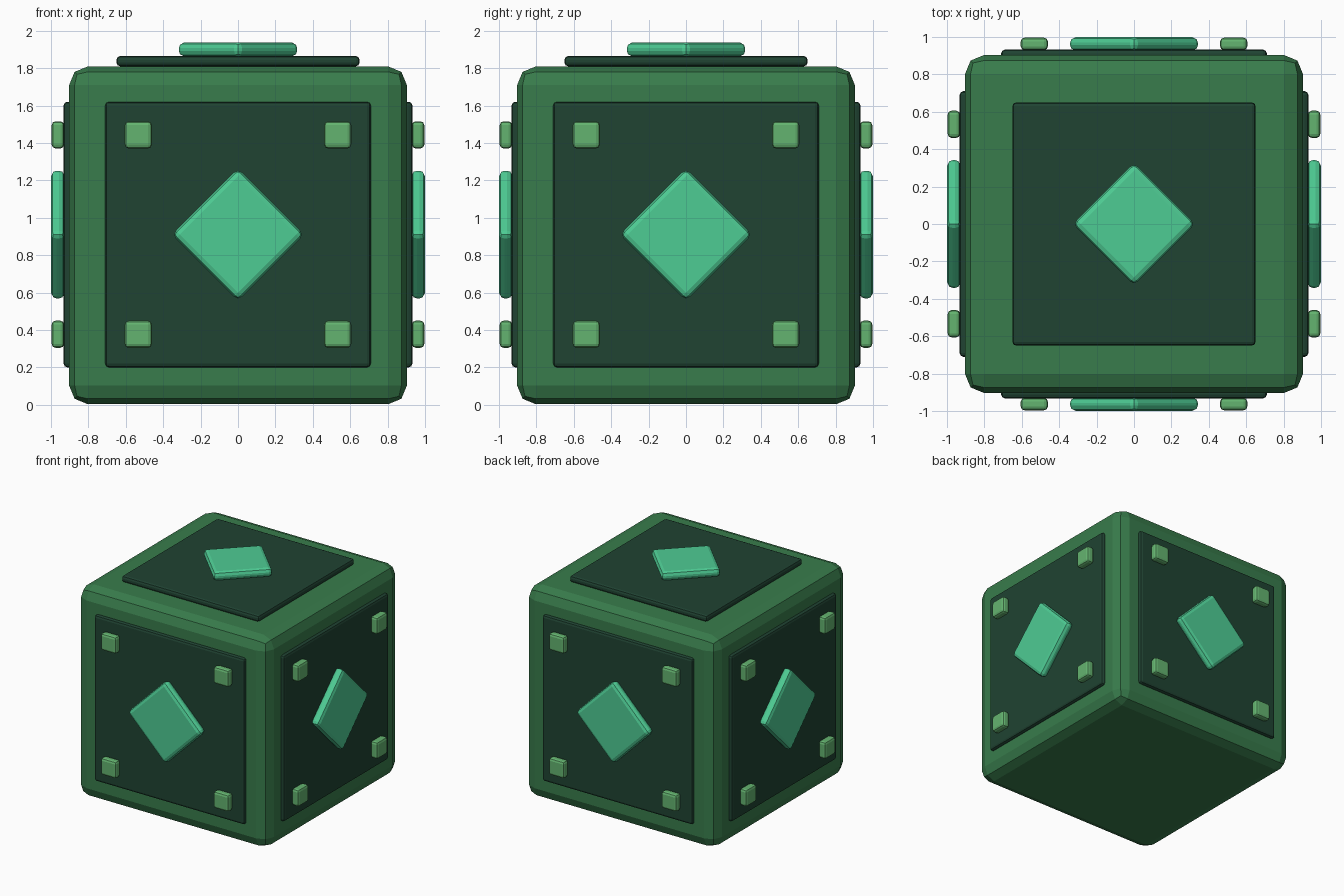
import bpy
from math import radians
from mathutils import Matrix, Vector

if "Cube" in bpy.data.objects:
    bpy.data.objects.remove(bpy.data.objects["Cube"])


def material(name, rgb):
    m = bpy.data.materials.new(name)
    m.diffuse_color = (*rgb, 1)
    m.use_nodes = True
    m.node_tree.nodes["Principled BSDF"].inputs["Base Color"].default_value = m.diffuse_color
    return m


FRAME = material("frame_green", (0.040, 0.202, 0.072))
PANEL = material("dark_green", (0.014, 0.056, 0.032))
GEM = material("mint", (0.076, 0.604, 0.296))
STUD = material("light_green", (0.127, 0.456, 0.162))


def box(name, size, matrix, bevel, mat):
    """Box with a two-step bevel, flat shaded."""
    bpy.ops.mesh.primitive_cube_add(size=1)
    ob = bpy.context.object
    ob.name = name
    ob.data.transform(Matrix.Diagonal((*size, 1)))
    ob.matrix_world = matrix
    mod = ob.modifiers.new("bevel", 'BEVEL')
    mod.width = bevel
    mod.segments = 2
    ob.data.materials.append(mat)
    return ob


def move(x, y, z):
    return Matrix.Translation(Vector((x, y, z)))


MID = 0.91

# main cube
box("crate_body", (1.806, 1.806, 1.806), move(0, 0, 0.906), 0.10, FRAME)

# four identical sides: panel, diamond and corner studs
for i, side in enumerate(("front", "right", "back", "left")):
    turn = Matrix.Rotation(radians(90 * i), 4, 'Z')
    box(side + "_panel", (1.42, 0.055, 1.42), turn @ move(0, -0.905, MID), 0.02, PANEL)
    box(side + "_diamond", (0.50, 0.074, 0.50),
        turn @ move(0, -0.963, MID) @ Matrix.Rotation(radians(45), 4, 'Y'), 0.03, GEM)
    for sx in (-1, 1):
        for sz in (-1, 1):
            box(side + "_stud", (0.145, 0.066, 0.145),
                turn @ move(sx * 0.533, -0.963, MID + sz * 0.533), 0.02, STUD)

# top panel and diamond
box("top_panel", (1.30, 1.30, 0.055), move(0, 0, 1.837), 0.02, PANEL)
box("top_diamond", (0.464, 0.464, 0.076),
    move(0, 0, 1.900) @ Matrix.Rotation(radians(45), 4, 'Z'), 0.03, GEM)
